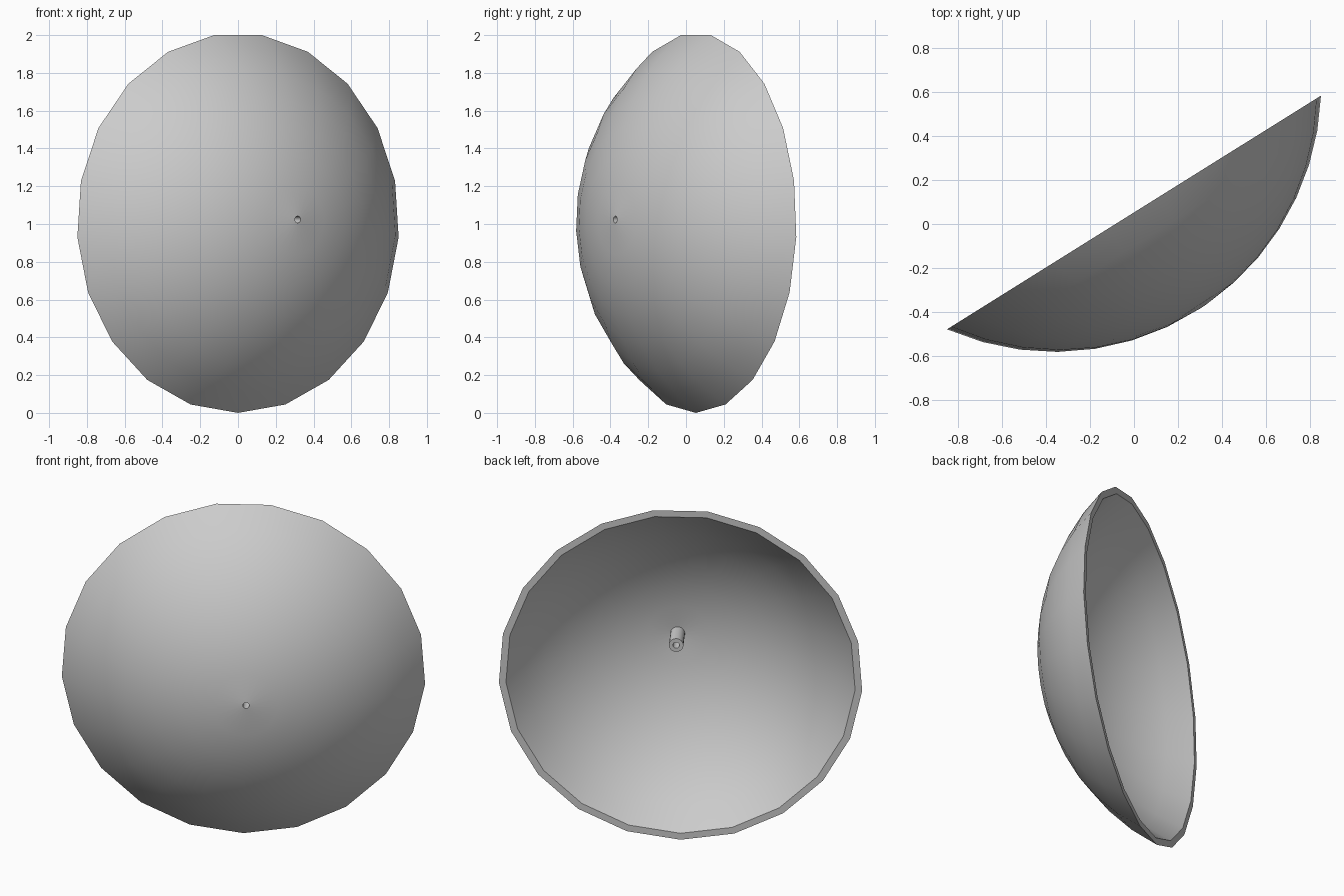
import bpy, bmesh, math
from mathutils import Matrix, Vector

cube = bpy.data.objects.get("Cube")
if cube:
    bpy.data.objects.remove(cube, do_unlink=True)

SIDES = 21
RIM = 1.0056            # rim radius
RADIUS = 1.2184         # radius of the outer sphere
DROP = 0.688            # distance of the sphere centre behind the rim plane
WALL = 0.032
TILT = math.radians(32)
HOLE = Vector((0.042, 0.018))    # outlet position on the dish
HOLE_R, TUBE_R = 0.018, 0.04

grey = bpy.data.materials.new("plain grey")
grey.use_nodes = True
grey.diffuse_color = (0.6, 0.6, 0.6, 1)
grey.node_tree.nodes["Principled BSDF"].inputs["Base Color"].default_value = (0.6, 0.6, 0.6, 1)

# Local axes: x along the rim, y up, z out through the middle of the dish
c, s = math.cos(TILT), math.sin(TILT)
PLACE = Matrix(((c, 0, s, 0), (s, 0, -c, 0.0525), (0, 1, 0, RIM), (0, 0, 0, 1)))


def circle(radius, centre):
    for i in range(SIDES):
        a = math.tau * i / SIDES
        yield centre + Vector((radius * math.sin(a), -radius * math.cos(a)))


def cap_ring(sphere, radius, rim):
    """Ring on a sphere, sliding from the outlet to the rim centre."""
    centre = HOLE * (1 - (radius - HOLE_R) / (rim - HOLE_R))
    return [Vector((p.x, p.y, math.sqrt(sphere ** 2 - p.length_squared) - DROP))
            for p in circle(radius, centre)]


def flat_ring(radius, height):
    return [Vector((p.x, p.y, height)) for p in circle(radius, HOLE)]


def cap(sphere, steps=7):
    """Rings from the outlet out to the flat rim."""
    rim = math.sqrt(sphere ** 2 - DROP ** 2)
    start, end = math.asin(HOLE_R / sphere), math.asin(rim / sphere)
    return [cap_ring(sphere, sphere * math.sin(start + (end - start) * i / steps), rim)
            for i in range(steps + 1)]


def loft(name, rings):
    """Join the rings in a closed loop into one solid."""
    bm = bmesh.new()
    loops = [[bm.verts.new(p) for p in ring] for ring in rings]
    for k, a in enumerate(loops):
        b = loops[(k + 1) % len(loops)]
        for i in range(SIDES):
            j = (i + 1) % SIDES
            bm.faces.new((a[i], a[j], b[j], b[i]))
    bm.transform(PLACE)
    bmesh.ops.recalc_face_normals(bm, faces=bm.faces)
    mesh = bpy.data.meshes.new(name)
    bm.to_mesh(mesh)
    bm.free()
    mesh.materials.append(grey)
    obj = bpy.data.objects.new(name, mesh)
    bpy.context.collection.objects.link(obj)
    bpy.ops.object.select_all(action='DESELECT')
    obj.select_set(True)
    bpy.context.view_layer.objects.active = obj
    bpy.ops.object.shade_smooth_by_angle(angle=math.radians(30))


# Dish shell with a small outlet through the wall
loft("dish", cap(RADIUS) + cap(RADIUS - WALL)[::-1])

# Hollow tube standing on the inner face of the dish
base, tip = RADIUS - DROP - WALL / 2, 0.34
loft("outlet_tube", [flat_ring(TUBE_R, base), flat_ring(TUBE_R, tip),
                     flat_ring(HOLE_R, tip), flat_ring(HOLE_R, base)])
